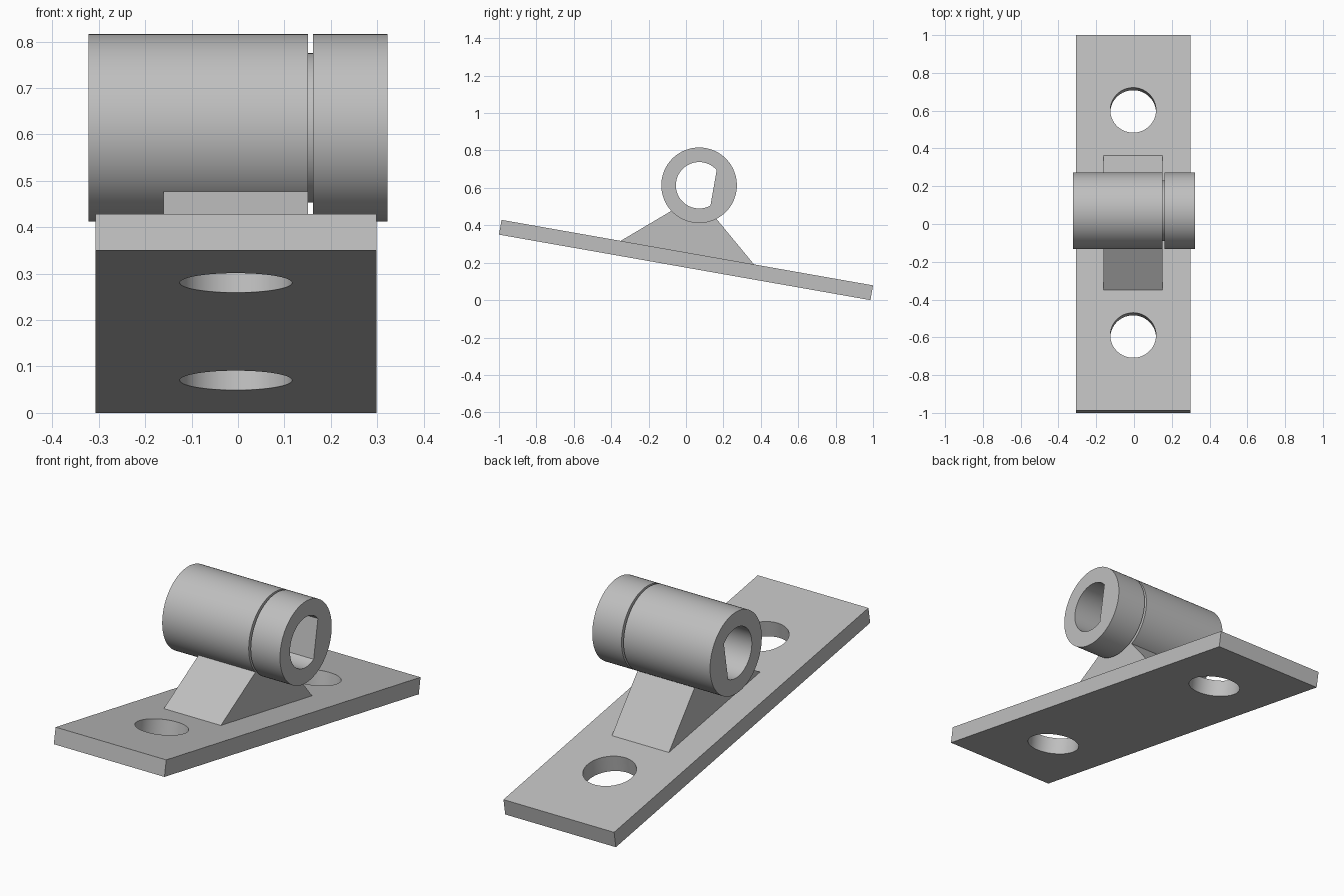
import bpy, bmesh
from math import sin, cos, radians, pi
from mathutils import Matrix, Vector

if "Cube" in bpy.data.objects:
    bpy.data.objects.remove(bpy.data.objects["Cube"])

grey = bpy.data.materials.new("plain_grey")
grey.use_nodes = True
colour = (0.52, 0.52, 0.52, 1)
grey.diffuse_color = colour
grey.node_tree.nodes["Principled BSDF"].inputs["Base Color"].default_value = colour

TILT = radians(10)
AXIS_Y, AXIS_Z = 0.07, 0.614
SEGMENTS = 128


def finish(name, bm):
    bmesh.ops.recalc_face_normals(bm, faces=bm.faces)
    mesh = bpy.data.meshes.new(name)
    bm.to_mesh(mesh)
    bm.free()
    obj = bpy.data.objects.new(name, mesh)
    bpy.context.collection.objects.link(obj)
    mesh.materials.append(grey)
    return obj


def activate(obj):
    bpy.ops.object.select_all(action='DESELECT')
    obj.select_set(True)
    bpy.context.view_layer.objects.active = obj


def smooth(obj):
    activate(obj)
    bpy.ops.object.shade_smooth_by_angle(angle=radians(30))


# Tilted base plate with two bolt holes
length, width, thick = 2.0167, 0.605, 0.08
place = Matrix.Translation((-0.0045, 0, 0.2145)) @ Matrix.Rotation(-TILT, 4, 'X')
bm = bmesh.new()
bmesh.ops.create_cube(bm, size=1, matrix=place @ Matrix.Diagonal((width, length, thick, 1)))
plate = finish("base_plate", bm)

bm = bmesh.new()
for side in (-1, 1):
    bmesh.ops.create_cone(bm, cap_ends=True, segments=96, radius1=0.121, radius2=0.121,
                          depth=0.3, matrix=place @ Matrix.Translation((0, side * 0.605, 0)))
cutter = finish("hole_cutter", bm)
cutter.hide_render = True
cut = plate.modifiers.new("bolt_holes", 'BOOLEAN')
cut.operation, cut.solver, cut.object = 'DIFFERENCE', 'EXACT', cutter
activate(plate)
bpy.ops.object.modifier_apply(modifier=cut.name)
bpy.data.objects.remove(cutter)
smooth(plate)

# Sleeve and collar with a groove between them and a D-shaped bore
BORE, OUTER, NECK = 0.124, 0.202, 0.161
flat = BORE * cos(2 * pi * 18 / SEGMENTS)
section = [(-0.322, BORE), (-0.322, OUTER), (0.151, OUTER), (0.151, NECK),
           (0.162, NECK), (0.162, OUTER), (0.322, OUTER), (0.322, BORE)]
bm = bmesh.new()
rings = []
for x, radius in section:
    ring = []
    for i in range(SEGMENTS):
        a = 2 * pi * i / SEGMENTS
        r = radius
        if radius == BORE and cos(a) * BORE > flat:
            r = flat / cos(a)
        ring.append(bm.verts.new((x, AXIS_Y + r * cos(a - TILT), AXIS_Z + r * sin(a - TILT))))
    rings.append(ring)
for k, ring in enumerate(rings):
    other = rings[(k + 1) % len(rings)]
    for i in range(SEGMENTS):
        j = (i + 1) % SEGMENTS
        bm.faces.new((ring[i], ring[j], other[j], other[i]))
smooth(finish("grooved_sleeve", bm))

# Wedge support, its top hollowed to fit the sleeve
outline = [(place @ Vector((0, s * 0.362, thick / 2))).yz for s in (-1, 1)]
for step in range(25):
    a = radians(-90 + 37 - 74 * step / 24) - TILT
    outline.append((AXIS_Y + 0.197 * cos(a), AXIS_Z + 0.197 * sin(a)))
bm = bmesh.new()
face = bm.faces.new([bm.verts.new((-0.161, y, z)) for y, z in outline])
grown = bmesh.ops.extrude_face_region(bm, geom=[face])
bmesh.ops.translate(bm, vec=(0.312, 0, 0),
                    verts=[v for v in grown["geom"] if isinstance(v, bmesh.types.BMVert)])
smooth(finish("wedge_support", bm))
